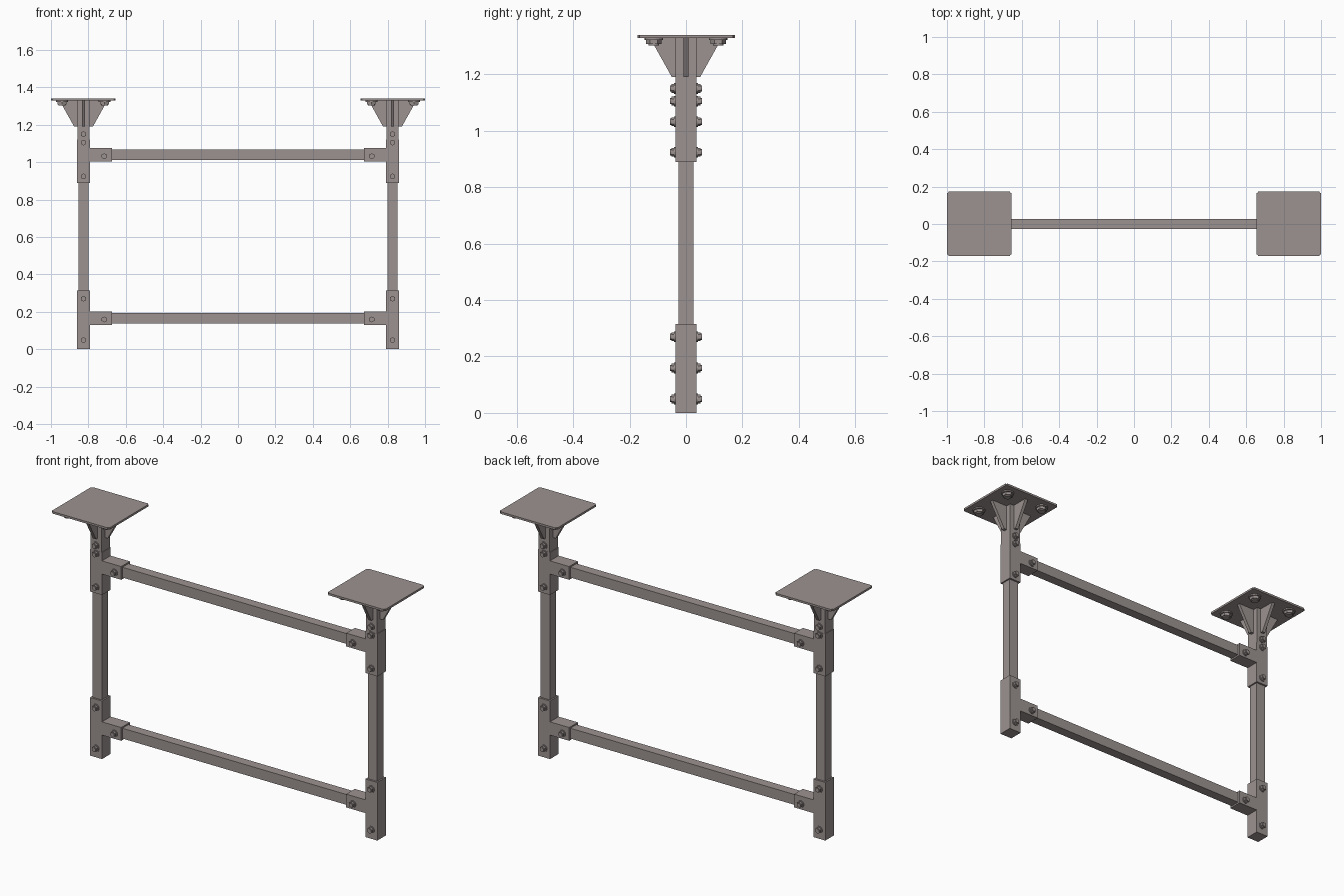
import bpy, bmesh, math
from mathutils import Matrix, Vector

if "Cube" in bpy.data.objects:
    bpy.data.objects.remove(bpy.data.objects["Cube"])

steel = bpy.data.materials.new("warm grey steel")
steel.diffuse_color = (0.33, 0.29, 0.28, 1)
steel.use_nodes = True
steel.node_tree.nodes["Principled BSDF"].inputs["Base Color"].default_value = steel.diffuse_color

CX = 0.826          # post centre line
BEAMS = {"lower": 0.166, "upper": 1.039}


def finish(name, bm):
    bmesh.ops.recalc_face_normals(bm, faces=bm.faces)
    me = bpy.data.meshes.new(name)
    bm.to_mesh(me)
    bm.free()
    me.materials.append(steel)
    ob = bpy.data.objects.new(name, me)
    bpy.context.collection.objects.link(ob)
    return ob


def box(name, lo, hi, corner=0):
    bm = bmesh.new()
    lo, hi = Vector(lo), Vector(hi)
    bmesh.ops.create_cube(bm, size=1, matrix=Matrix.Translation((lo + hi) / 2)
                          @ Matrix.Diagonal((hi - lo).to_4d()))
    if corner:      # round the upright edges
        edges = [e for e in bm.edges
                 if abs(e.verts[0].co.z - e.verts[1].co.z) > 1e-4]
        bmesh.ops.bevel(bm, geom=edges, offset=corner, segments=3, affect='EDGES')
    return finish(name, bm)


def slab(name, pts, half, matrix):
    """Extrude an x-z outline to +-half in y, then place it."""
    bm = bmesh.new()
    face = bm.faces.new([bm.verts.new((x, -half, z)) for x, z in pts])
    ext = bmesh.ops.extrude_face_region(bm, geom=[face])
    bmesh.ops.translate(bm, vec=(0, 2 * half, 0),
                        verts=[g for g in ext["geom"] if isinstance(g, bmesh.types.BMVert)])
    bm.transform(matrix)
    return finish(name, bm)


def bolt(name, origin, direction, r, depth):
    """Round washer, hex head and a short shank end, pointing along direction."""
    bm = bmesh.new()
    rot = Vector(direction).to_track_quat('Z', 'Y').to_matrix().to_4x4()
    base = Matrix.Translation(origin) @ rot
    for sides, rad, a, b in ((20, r * 1.3, -0.002, depth * 0.25),
                             (6, r * 1.08, depth * 0.25, depth * 0.8),
                             (16, r * 0.75, depth * 0.8, depth)):
        bmesh.ops.create_cone(bm, cap_ends=True, segments=sides, radius1=rad,
                              radius2=rad, depth=b - a,
                              matrix=base @ Matrix.Translation((0, 0, (a + b) / 2)))
    return finish(name, bm)


def tee(name, z0, z1, za, side):
    """Sleeve on the post with a short arm reaching inward."""
    w, arm, h = 0.036, 0.151, 0.036
    pts = [(-w, z0), (w, z0), (w, za - h), (arm, za - h),
           (arm, za + h), (w, za + h), (w, z1), (-w, z1)]
    mat = Matrix.Translation((side * CX, 0, 0)) @ Matrix.Diagonal((-side, 1, 1, 1))
    return slab(name, pts, 0.037, mat)


for side, label in ((-1, "left"), (1, "right")):
    cx = side * CX
    # post and tee fittings
    box(f"{label}_post", (cx - 0.028, -0.027, 0.02), (cx + 0.028, 0.027, 1.12))
    tee(f"{label}_lower_tee", 0.0, 0.315, BEAMS["lower"], side)
    tee(f"{label}_upper_tee", 0.89, 1.12, BEAMS["upper"], side)

    # mounting bracket: sleeve, plate, gussets
    box(f"{label}_bracket_sleeve", (cx - 0.033, -0.0365, 1.115), (cx + 0.033, 0.0365, 1.33))
    pc = side * 0.827
    box(f"{label}_mounting_plate", (pc - 0.173, -0.172, 1.329), (pc + 0.173, 0.174, 1.34), 0.008)
    gusset = [(0.02, 1.19), (0.05, 1.19), (0.128, 1.33), (0.02, 1.33)]
    for i in range(4):
        slab(f"{label}_gusset_{i + 1}", gusset, 0.009,
             Matrix.Translation((cx, 0, 0)) @ Matrix.Rotation(i * math.pi / 2, 4, 'Z'))

    # bolts under the plate corners
    for sx in (-1, 1):
        for sy in (-1, 1):
            bolt(f"{label}_plate_bolt", (pc + sx * 0.114, sy * 0.114, 1.329),
                 (0, 0, -1), 0.025, 0.027)

    # bolts through post and arms, front and back
    spots = [(cx, z) for z in (0.049, 0.27, 0.924, 1.105, 1.15)]
    spots += [(side * 0.715, z - 0.007) for z in BEAMS.values()]
    for x, z in spots:
        for sy in (-1, 1):
            bolt(f"{label}_fitting_bolt", (x, sy * 0.037, z), (0, sy, 0), 0.0145, 0.019)

# horizontal beams
for label, z in BEAMS.items():
    box(f"{label}_beam", (-0.79, -0.026, z - 0.028), (0.79, 0.026, z + 0.028))
